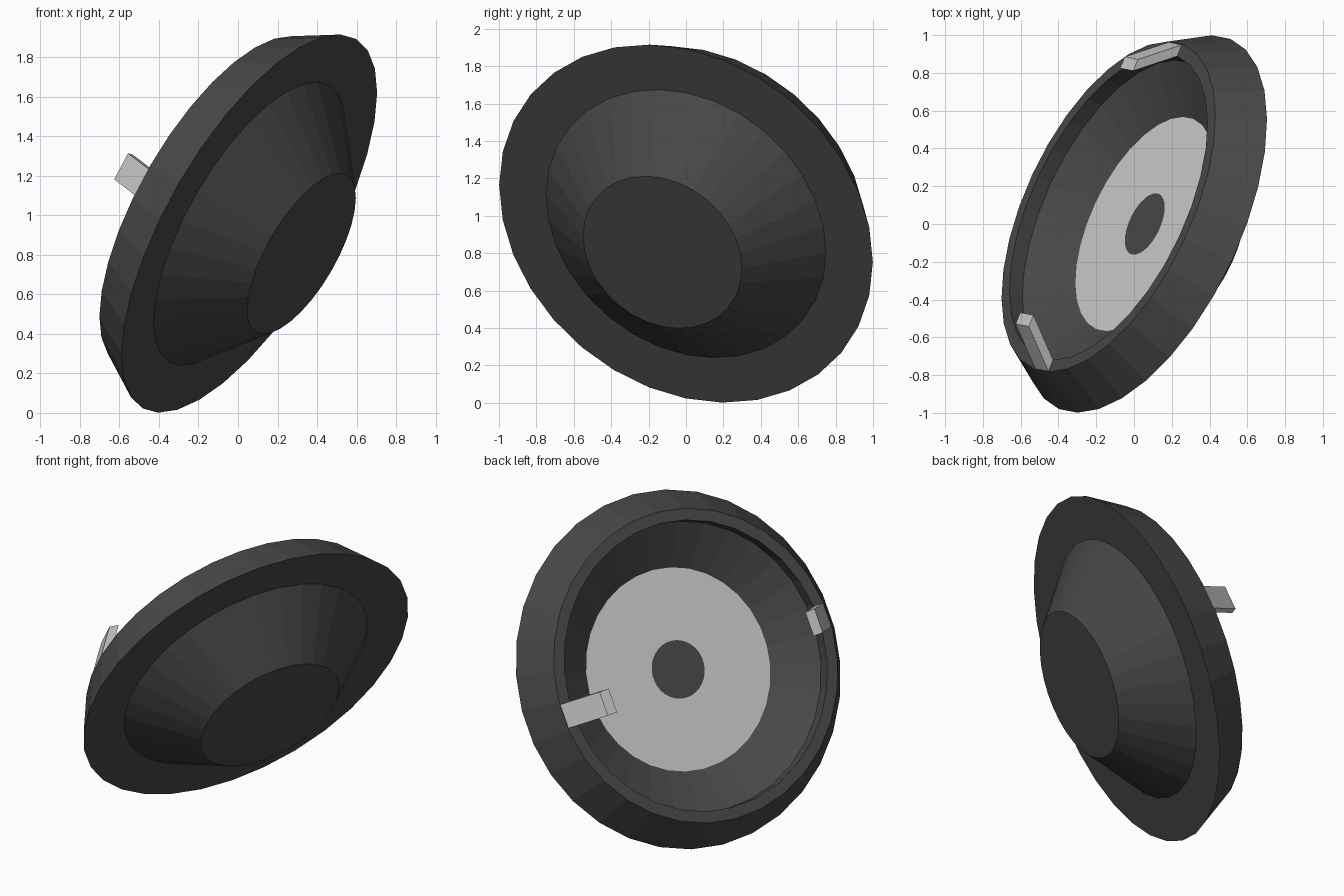
import bpy, bmesh, math
from mathutils import Vector, Matrix

if "Cube" in bpy.data.objects:
    bpy.data.objects.remove(bpy.data.objects["Cube"])

SIDES = 32

# Tilted frame: local z is the dish axis (open side), local x points at one tab
axis = Vector((-0.80, 0.38, 0.463)).normalized()
u = Vector((-0.376, -0.92, 0.106))
u = (u - axis * u.dot(axis)).normalized()
t = axis.cross(u)
frame = Matrix((u, t, axis)).transposed().to_4x4()
frame.translation = Vector((0.057, 0.0, 0.958))

dark = bpy.data.materials.new("dark")
dark.diffuse_color = (0.065, 0.065, 0.065, 1)
dark.use_nodes = True
dark.node_tree.nodes["Principled BSDF"].inputs["Base Color"].default_value = dark.diffuse_color


def finish(name, bm, mat=None, recalc=True):
    if recalc:
        bmesh.ops.recalc_face_normals(bm, faces=bm.faces)
    me = bpy.data.meshes.new(name)
    bm.to_mesh(me)
    bm.free()
    ob = bpy.data.objects.new(name, me)
    bpy.context.collection.objects.link(ob)
    ob.matrix_world = frame
    if mat:
        me.materials.append(mat)
    return ob


def lathe(name, profile, mat=None, cap_start=False):
    """Revolve (radius, height) points; faces point outward for this profile order."""
    bm = bmesh.new()
    rings = []
    for r, z in profile:
        ring = []
        for k in range(SIDES):
            a = 2 * math.pi * (k + 0.5) / SIDES
            ring.append(bm.verts.new((r * math.cos(a), r * math.sin(a), z)))
        rings.append(ring)
    for a, b in zip(rings, rings[1:]):
        for k in range(SIDES):
            n = (k + 1) % SIDES
            bm.faces.new((a[k], a[n], b[n], b[k]))
    if cap_start:
        bm.faces.new(rings[0][::-1])
    return finish(name, bm, mat, recalc=False)


# Dish body: closed cone, flange, tapered rim, inner lip and inner cone
lathe("dish_body", [(0.459, -0.33), (0.809, 0), (1.08, 0), (0.945, 0.24),
                    (0.875, 0.24), (0.875, 0.155), (0.613, 0)], dark, cap_start=True)

# Inner plate, with a dark round hub in the middle
lathe("inner_plate", [(0.613, 0), (0.176, 0)])
bm = bmesh.new()
hub = [bm.verts.new((0.176 * math.cos(a), 0.176 * math.sin(a), 0))
       for a in (2 * math.pi * (k + 0.5) / SIDES for k in range(SIDES))]
bm.faces.new(hub)
finish("hub", bm, dark, recalc=False)

# Two opposite tabs leaning inward from the rim
for name, s in (("tab_a", 1), ("tab_b", -1)):
    bm = bmesh.new()
    bmesh.ops.create_cube(bm, size=1)
    for v in bm.verts:
        r, z = (0.735, 0.45) if v.co.z > 0 else (0.91, 0.235)
        v.co = Vector((s * (r + 0.065 * v.co.x), s * 0.15 * v.co.y, z))
    finish(name, bm)
